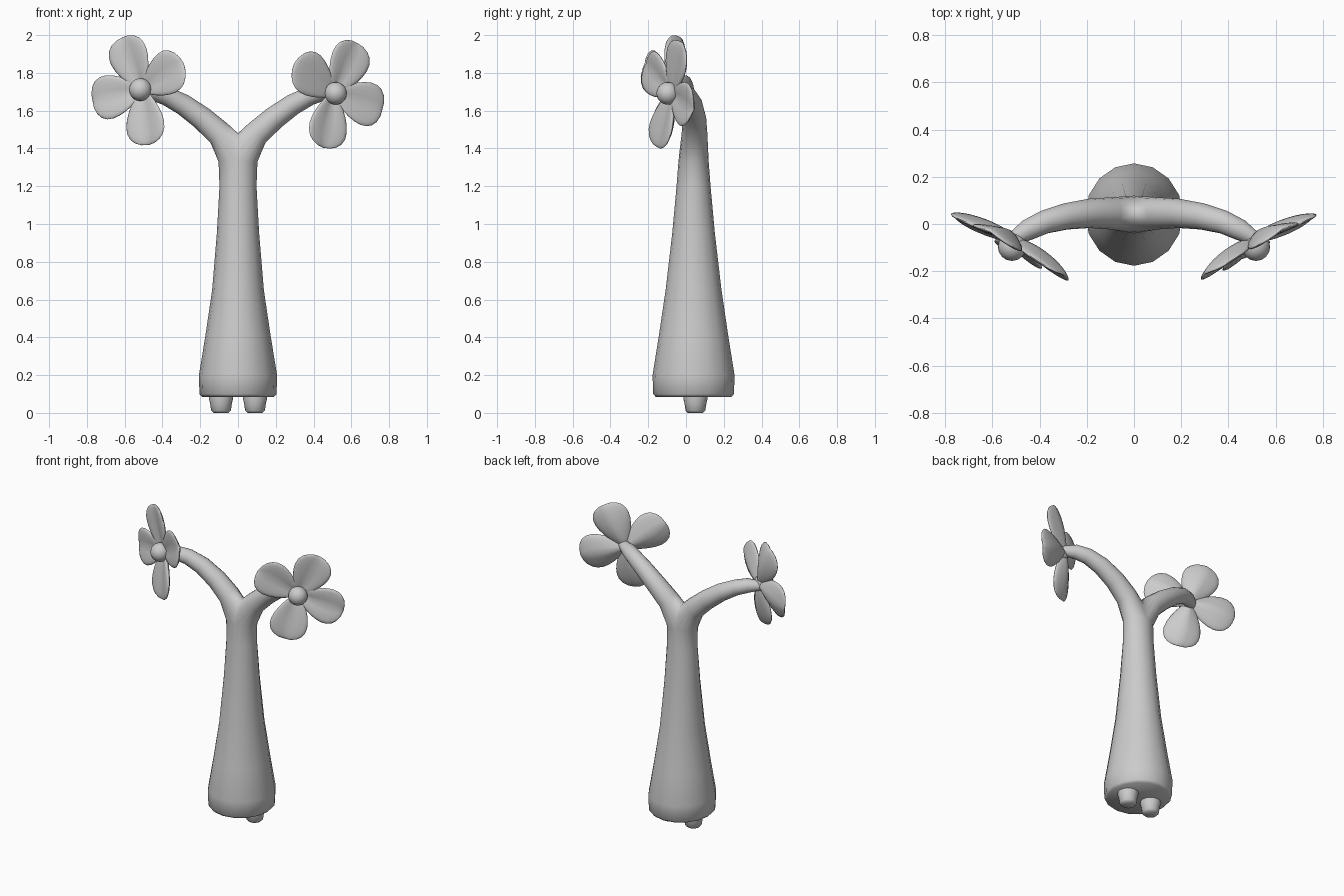
import bpy, bmesh, math
from mathutils import Vector

cube = bpy.data.objects.get("Cube")
if cube:
    bpy.data.objects.remove(cube, do_unlink=True)

grey = bpy.data.materials.new("plain_grey")
grey.use_nodes = True
COLOUR = (0.6, 0.6, 0.6, 1)
grey.diffuse_color = COLOUR
grey.node_tree.nodes["Principled BSDF"].inputs["Base Color"].default_value = COLOUR

SEG = 16
HALF = SEG // 2
MID_Y = 0.04


def finish(bm, name, angle=50):
    bmesh.ops.recalc_face_normals(bm, faces=bm.faces)
    mesh = bpy.data.meshes.new(name)
    bm.to_mesh(mesh)
    bm.free()
    obj = bpy.data.objects.new(name, mesh)
    bpy.context.collection.objects.link(obj)
    mesh.materials.append(grey)
    bpy.ops.object.select_all(action='DESELECT')
    obj.select_set(True)
    bpy.context.view_layer.objects.active = obj
    bpy.ops.object.shade_smooth_by_angle(angle=math.radians(angle))
    return obj


def bridge(bm, a, b, closed):
    n = len(a)
    for i in range(n if closed else n - 1):
        j = (i + 1) % n
        bm.faces.new((a[i], a[j], b[j], b[i]))


# Forked stem: one half is lofted, then mirrored
def build_stem():
    bm = bmesh.new()
    # height, half width, half depth
    levels = [(0.085, 0.19, 0.2), (0.1, 0.204, 0.214), (0.2, 0.207, 0.217),
              (0.4, 0.174, 0.185), (0.65, 0.137, 0.148), (0.95, 0.112, 0.113),
              (1.2, 0.098, 0.09), (1.33, 0.103, 0.08)]
    rows = []
    for z, rx, ry in levels:
        row = []
        for k in range(HALF + 1):
            a = math.pi * (k / HALF - 0.5)
            x = 0 if k in (0, HALF) else rx * math.cos(a)
            row.append(bm.verts.new((x, MID_Y + ry * math.sin(a), z)))
        rows.append(row)
    bm.faces.new(rows[0])
    for a, b in zip(rows, rows[1:]):
        bridge(bm, a, b, False)

    # saddle of the fork closes the half ring
    top_z, _, ry = levels[-1]
    ring = list(rows[-1])
    for k in range(1, HALF):
        a = math.pi * k / HALF
        ring.append(bm.verts.new((0, MID_Y + ry * math.cos(a),
                                  top_z + 0.15 * math.sin(a))))

    # branch path with radius
    path = [(0.1, 0.045, 1.48, 0.068), (0.19, 0.045, 1.56, 0.062),
            (0.29, 0.032, 1.632, 0.056), (0.38, 0.008, 1.678, 0.05),
            (0.45, -0.025, 1.698, 0.045), (0.515, -0.065, 1.7, 0.03)]
    pts = [Vector(p[:3]) for p in path]
    for i, p in enumerate(pts):
        t = (pts[min(i + 1, len(pts) - 1)] - pts[max(i - 1, 0)]).normalized()
        side = Vector((0, 1, 0))
        side = (side - t * t.dot(side)).normalized()
        down = side.cross(t)
        r = path[i][3]
        new = []
        for k in range(SEG):
            a = math.tau * k / SEG - math.pi / 2
            new.append(bm.verts.new(p + r * (side * math.sin(a) + down * math.cos(a))))
        bridge(bm, ring, new, True)
        ring = new
    bm.faces.new(ring)
    stem = finish(bm, "forked_stem")
    mirror = stem.modifiers.new("Mirror", 'MIRROR')
    mirror.merge_threshold = 0.0005


# Rounded pegs under the stem
def build_foot(name, x):
    bm = bmesh.new()
    previous = None
    for r, z in [(0.04, 0), (0.052, 0.012), (0.058, 0.05), (0.064, 0.075), (0.064, 0.1)]:
        ring = [bm.verts.new((x + r * math.cos(math.tau * k / SEG),
                              MID_Y + 0.01 + r * math.sin(math.tau * k / SEG), z))
                for k in range(SEG)]
        if previous:
            bridge(bm, previous, ring, True)
        else:
            bm.faces.new(ring)
        previous = ring
    bm.faces.new(previous)
    finish(bm, name)


# Four creased, cupped petals around a ball
def build_flower(label, side, centre, roll):
    centre = Vector(centre)
    out = Vector((0.87 * side, 0.49, 0))
    front = Vector((0.49 * side, -0.87, 0.06)).normalized()
    up = Vector((0, 0.05, 1)).normalized()
    bm = bmesh.new()
    for degrees in (64, 147, -17, -105):
        a = math.radians(degrees + roll)
        along = out * math.cos(a) + up * math.sin(a)
        across = up * math.cos(a) - out * math.sin(a)
        made = bmesh.ops.create_uvsphere(bm, u_segments=20, v_segments=12, radius=1)
        for v in made["verts"]:
            thick, wide, long = v.co
            t = (long + 1) / 2
            width = 0.124 * wide * (0.5 + 0.75 * t)
            lift = 0.022 * thick + 0.03 * abs(wide) + 0.035 * t * t - 0.012
            v.co = centre + along * (0.298 * t) + across * width + front * lift
    finish(bm, label + "_petals", 80)

    bm = bmesh.new()
    bmesh.ops.create_uvsphere(bm, u_segments=16, v_segments=10, radius=0.06)
    bmesh.ops.translate(bm, verts=bm.verts, vec=centre + front * 0.025)
    finish(bm, label + "_flower_centre", 80)


build_stem()
for label, side in (("left", 1), ("right", -1)):
    build_foot(label + "_foot", 0.09 * side)
build_flower("left", 1, (0.505, -0.075, 1.69), 0)
build_flower("right", -1, (-0.505, -0.075, 1.71), 5)
